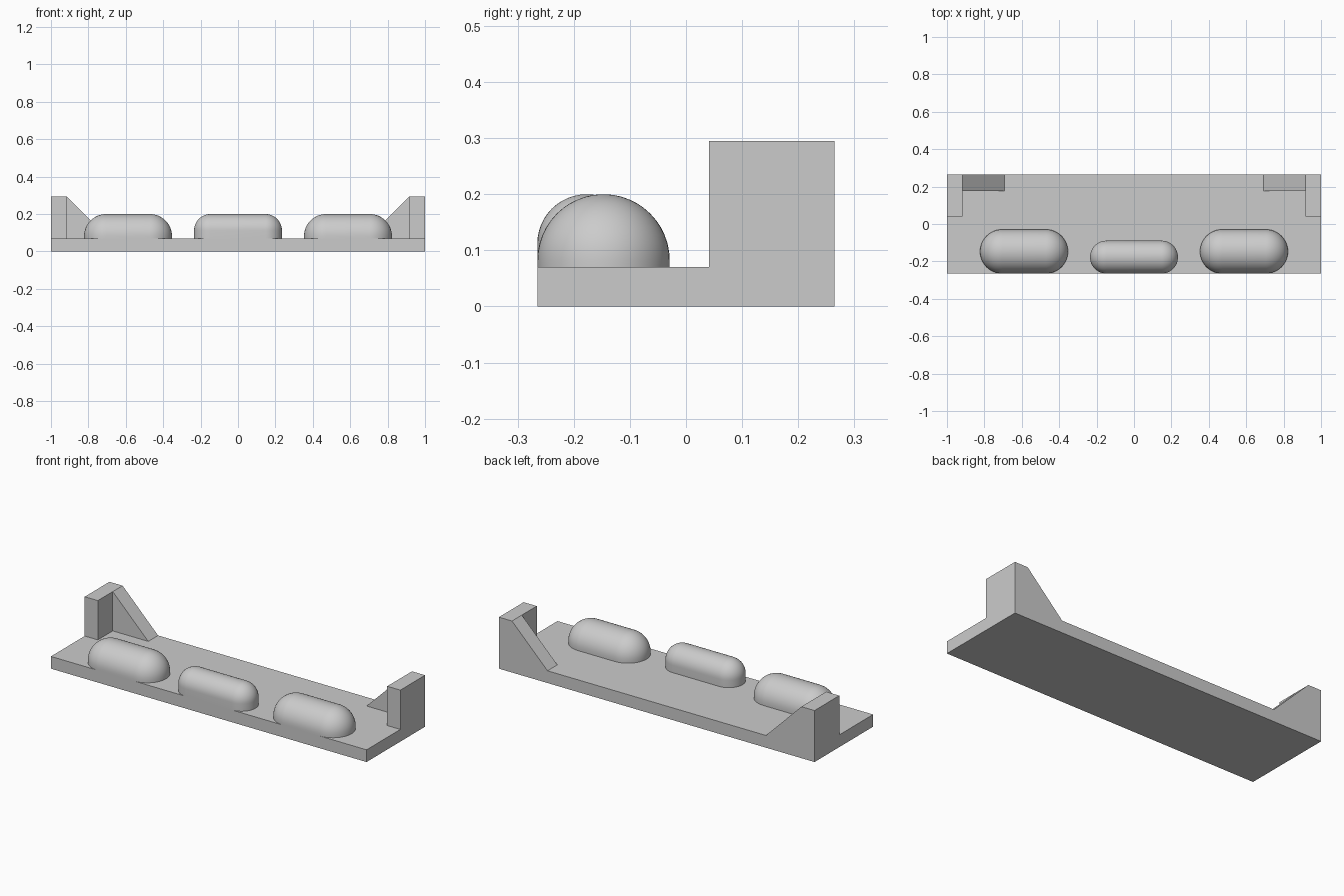
import bpy
import bmesh
from math import sin, cos, pi

default = bpy.data.objects.get("Cube")
if default:
    bpy.data.objects.remove(default, do_unlink=True)

# Single plain grey material
GREY = (0.6, 0.6, 0.6, 1.0)
grey = bpy.data.materials.new("plain grey")
grey.use_nodes = True
grey.diffuse_color = GREY
grey.node_tree.nodes["Principled BSDF"].inputs["Base Color"].default_value = GREY

FRONT, BACK = -0.265, 0.265
DECK, TOP, DOME_TOP = 0.07, 0.295, 0.2


def finish(name, bm):
    bmesh.ops.recalc_face_normals(bm, faces=bm.faces)
    mesh = bpy.data.meshes.new(name)
    bm.to_mesh(mesh)
    bm.free()
    mesh.materials.append(grey)
    obj = bpy.data.objects.new(name, mesh)
    bpy.context.collection.objects.link(obj)
    return obj


def prism(name, profile, y0, y1):
    """Extrude an x-z profile from y0 to y1."""
    bm = bmesh.new()
    face = bm.faces.new([bm.verts.new((x, y0, z)) for x, z in profile])
    ext = bmesh.ops.extrude_face_region(bm, geom=[face])["geom"]
    moved = [v for v in ext if isinstance(v, bmesh.types.BMVert)]
    bmesh.ops.translate(bm, verts=moved, vec=(0, y1 - y0, 0))
    return finish(name, bm)


def dome(name, cx, half_length, radius, steps=12):
    """Half capsule with a short vertical skirt, flush with the front edge."""
    cy, cz = FRONT + radius, DOME_TOP - radius
    levels = [(radius, DECK)]
    for i in range(steps + 1):
        a = pi / 2 * i / steps
        levels.append((radius * cos(a), cz + radius * sin(a)))
    bm = bmesh.new()
    rings = []
    for r, z in levels:
        ring = []
        for side, start in ((1, -pi / 2), (-1, pi / 2)):
            for k in range(2 * steps + 1):
                a = start + pi * k / (2 * steps)
                x = cx + side * (half_length - radius) + r * cos(a)
                ring.append(bm.verts.new((x, cy + r * sin(a), z)))
        rings.append(ring)
    for low, high in zip(rings, rings[1:]):
        for k in range(len(low)):
            n = (k + 1) % len(low)
            bm.faces.new((low[k], low[n], high[n], high[k]))
    bmesh.ops.remove_doubles(bm, verts=bm.verts, dist=0.0001)
    obj = finish(name, bm)
    for p in obj.data.polygons:
        p.use_smooth = True
    return obj


# Base plate
prism("base_plate", [(-1, 0), (1, 0), (1, DECK), (-1, DECK)], FRONT, BACK)

# End posts with sloped braces, mirrored left and right
for label, s in (("left", 1), ("right", -1)):
    prism(label + "_post",
          [(s * 0.917, DECK), (s, DECK), (s, TOP), (s * 0.917, TOP)], 0.041, BACK)
    prism(label + "_brace",
          [(s * 0.692, DECK), (s * 0.917, DECK), (s * 0.917, TOP)], 0.176, BACK)

# Rounded pads along the front edge
dome("left_pad", 0.588, 0.235, 0.118)
dome("middle_pad", 0, 0.235, 0.088)
dome("right_pad", -0.588, 0.235, 0.118)
